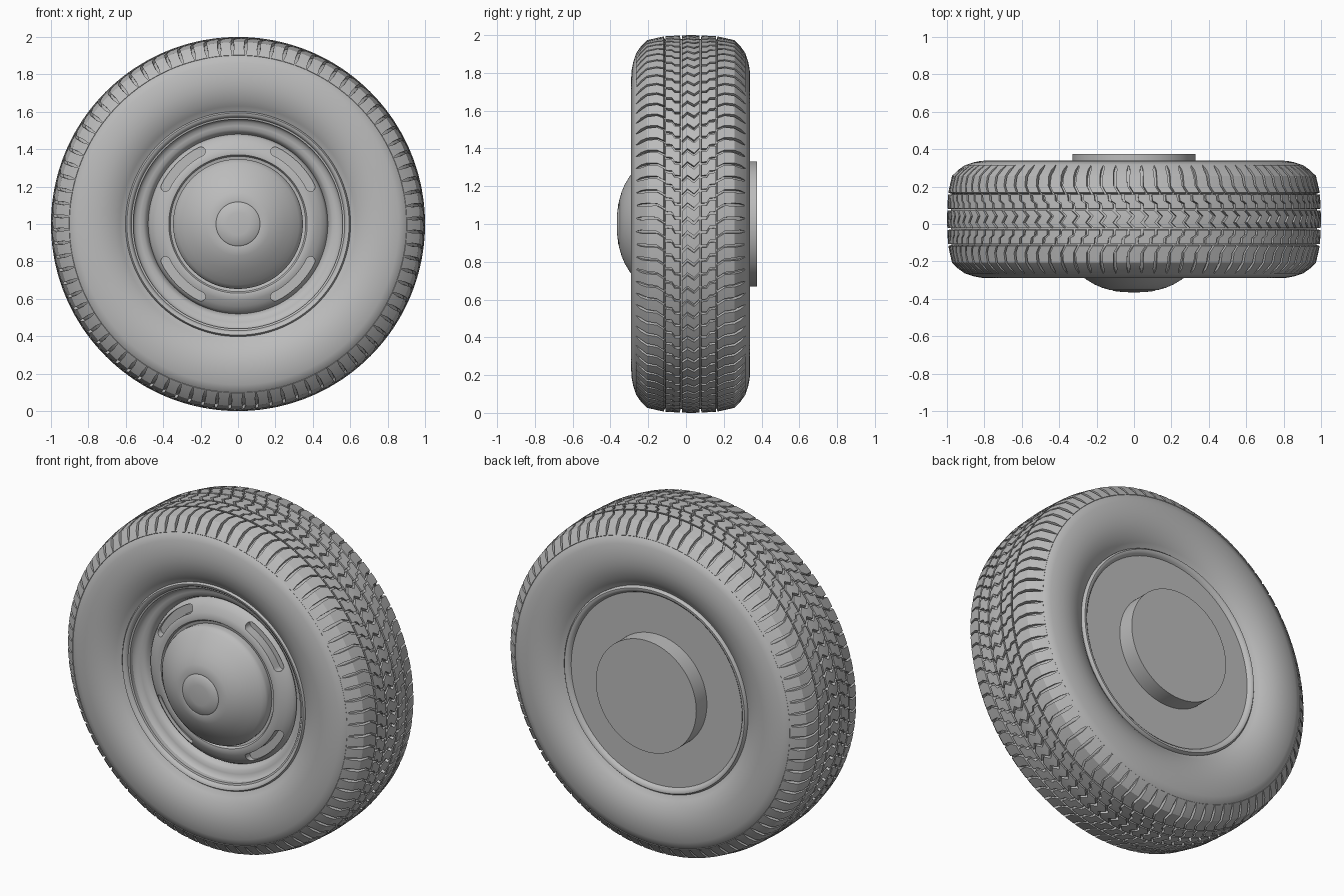
import bpy, bmesh, math
from mathutils import Matrix, Vector

cube = bpy.data.objects.get("Cube")
if cube:
    bpy.data.objects.remove(cube)

GREY = (0.5, 0.5, 0.5, 1)
grey = bpy.data.materials.new("plain grey")
grey.use_nodes = True
grey.diffuse_color = GREY
grey.node_tree.nodes["Principled BSDF"].inputs["Base Color"].default_value = GREY

AXLE_Z = 1.0      # axle height
MID_Y = 0.025     # tyre centre plane
PITCHES = 84      # tread blocks around the tyre
PITCH = math.tau / PITCHES


def finish(name, bm, smooth=30):
    bmesh.ops.recalc_face_normals(bm, faces=bm.faces)
    mesh = bpy.data.meshes.new(name)
    bm.to_mesh(mesh)
    bm.free()
    obj = bpy.data.objects.new(name, mesh)
    obj.location.z = AXLE_Z
    mesh.materials.append(grey)
    bpy.context.collection.objects.link(obj)
    shade(obj, smooth)
    return obj


def shade(obj, degrees):
    bpy.ops.object.select_all(action='DESELECT')
    obj.select_set(True)
    bpy.context.view_layer.objects.active = obj
    bpy.ops.object.shade_smooth_by_angle(angle=math.radians(degrees))


def polar(r, y, a):
    return Vector((r * math.cos(a), y, r * math.sin(a)))


def revolve(name, profile, closed=False, steps=128, smooth=30):
    """Turn a (radius, y) profile around the axle."""
    bm = bmesh.new()
    verts = [bm.verts.new((r, y, 0)) for r, y in profile]
    edges = [bm.edges.new(pair) for pair in zip(verts, verts[1:])]
    if closed:
        edges.append(bm.edges.new((verts[-1], verts[0])))
    bmesh.ops.spin(bm, geom=verts + edges, axis=(0, 1, 0), cent=(0, 0, 0),
                   angle=math.tau, steps=steps, use_merge=True)
    bmesh.ops.remove_doubles(bm, verts=bm.verts, dist=0.0001)
    return finish(name, bm, smooth)


# Tyre carcass: half section (radius, distance from centre), mirrored
half = [(.98, 0), (.977, .13), (.955, .215), (.925, .25), (.9, .29), (.86, .304),
        (.82, .312), (.78, .315), (.74, .313), (.7, .305), (.66, .29), (.63, .273),
        (.6, .25), (.56, .24)]
section = [(r, MID_Y + w) for r, w in reversed(half)]
section += [(r, MID_Y - w) for r, w in half[1:]]
revolve("tyre_carcass", section, closed=True, smooth=40)


def tread_rib(name, path, phase=0.0, depth=0.03):
    """Ring of raised blocks; path = (y, radius, shift, gap), both in pitches."""
    bm = bmesh.new()
    for i in range(PITCHES):
        rows = []
        for y, r, shift, gap in path:
            start = (i + phase + shift + gap / 2) * PITCH
            end = start + (1 - gap) * PITCH
            angles = (start, (start + end) / 2, end)
            top = [bm.verts.new(polar(r, y, a)) for a in angles]
            low = [bm.verts.new(polar(r - depth, y - (y - MID_Y) * .08, a)) for a in angles]
            rows.append(top + low[::-1])
        for a, b in zip(rows, rows[1:]):
            for k in range(6):
                bm.faces.new((a[k], a[(k + 1) % 6], b[(k + 1) % 6], b[k]))
        bm.faces.new(rows[0])
        bm.faces.new(rows[-1])
    return finish(name, bm, 25)


# Centre rib with a zigzag cut
c = MID_Y
tread_rib("tread_centre", [(c - .047, .998, 0, .22), (c - .018, 1, .4, .22),
                           (c + .018, 1, .05, .22), (c + .047, .998, .45, .22)])

# Intermediate and shoulder ribs on both sides
for side, label in ((-1, "front"), (1, "back")):
    tread_rib("tread_inner_" + label,
              [(c + side * w, r, s, .18) for w, r, s in
               ((.057, .998, .1), (.085, .997, .12), (.1, .996, .45), (.133, .994, .5))],
              phase=.3)
    tread_rib("tread_shoulder_" + label,
              [(c + side * w, r, s, g) for w, r, s, g in
               ((.143, .993, 0, .16), (.18, .985, .3, .16), (.232, .973, .32, .2),
                (.264, .94, .32, .24), (.29, .903, .32, .04))],
              phase=.1)

# Rim: rolled lip, gutter, and a closed rear side
revolve("rim_front", [(.56, -.13), (.6, -.2), (.602, -.228), (.594, -.238), (.582, -.236),
                      (.572, -.222), (.56, -.19), (.545, -.172), (.525, -.168),
                      (.505, -.163), (.49, -.15), (.475, -.11), (.475, -.08)],
        closed=True, smooth=50)
revolve("rim_back", [(.56, .2), (.6, .25), (.602, .284), (.592, .296), (.58, .296),
                     (.568, .285), (.562, .275), (0, .275), (0, .2)], smooth=45)
revolve("rear_hub", [(0, .26), (.33, .26), (.33, .375), (0, .375)])

# Wheel disc with a crowned outer edge and a channel around the cap
disc = revolve("wheel_disc", [(.485, -.1), (.478, -.135), (.468, -.152), (.44, -.172),
                              (.41, -.187), (.385, -.195), (.37, -.193), (.362, -.18),
                              (.34, -.175), (.33, -.06), (.485, -.06)],
               closed=True, smooth=35)


# Four curved slots cut into the disc
def slot_cutter():
    bm = bmesh.new()
    radius, width, reach, n = .436, .024, math.radians(18), 10
    for q in range(4):
        mid = math.pi / 4 + q * math.pi / 2
        sweep = [mid - reach + 2 * reach * k / n for k in range(n + 1)]
        outline = [polar(radius + width, 0, a) for a in sweep]
        for end, turn in ((sweep[-1], 0), (sweep[0], math.pi)):
            outline += [polar(radius, 0, end) + polar(width, 0, end + turn + math.pi * k / 8)
                        for k in range(1, 8)]
            if turn == 0:
                outline += [polar(radius - width, 0, a) for a in reversed(sweep)]
        face = bm.faces.new([bm.verts.new(p + Vector((0, -.3, 0))) for p in outline])
        grown = bmesh.ops.extrude_face_region(bm, geom=[face])["geom"]
        bmesh.ops.translate(bm, vec=(0, .165, 0),
                            verts=[v for v in grown if isinstance(v, bmesh.types.BMVert)])
    return finish("slot_cutter", bm)


cutter = slot_cutter()
cut = disc.modifiers.new("slots", 'BOOLEAN')
cut.object = cutter
cut.operation = 'DIFFERENCE'
cut.solver = 'EXACT'
bpy.context.view_layer.objects.active = disc
bpy.ops.object.modifier_apply(modifier="slots")
bpy.data.objects.remove(cutter)
shade(disc, 35)

# Domed hub cap with a shallow ring around its centre
revolve("hub_cap", [(0, -.366), (.06, -.364), (.112, -.358), (.118, -.352), (.125, -.354),
                    (.17, -.341), (.21, -.324), (.25, -.3), (.29, -.272), (.325, -.243),
                    (.342, -.225), (.347, -.21), (.345, -.17), (0, -.17)], smooth=40)
